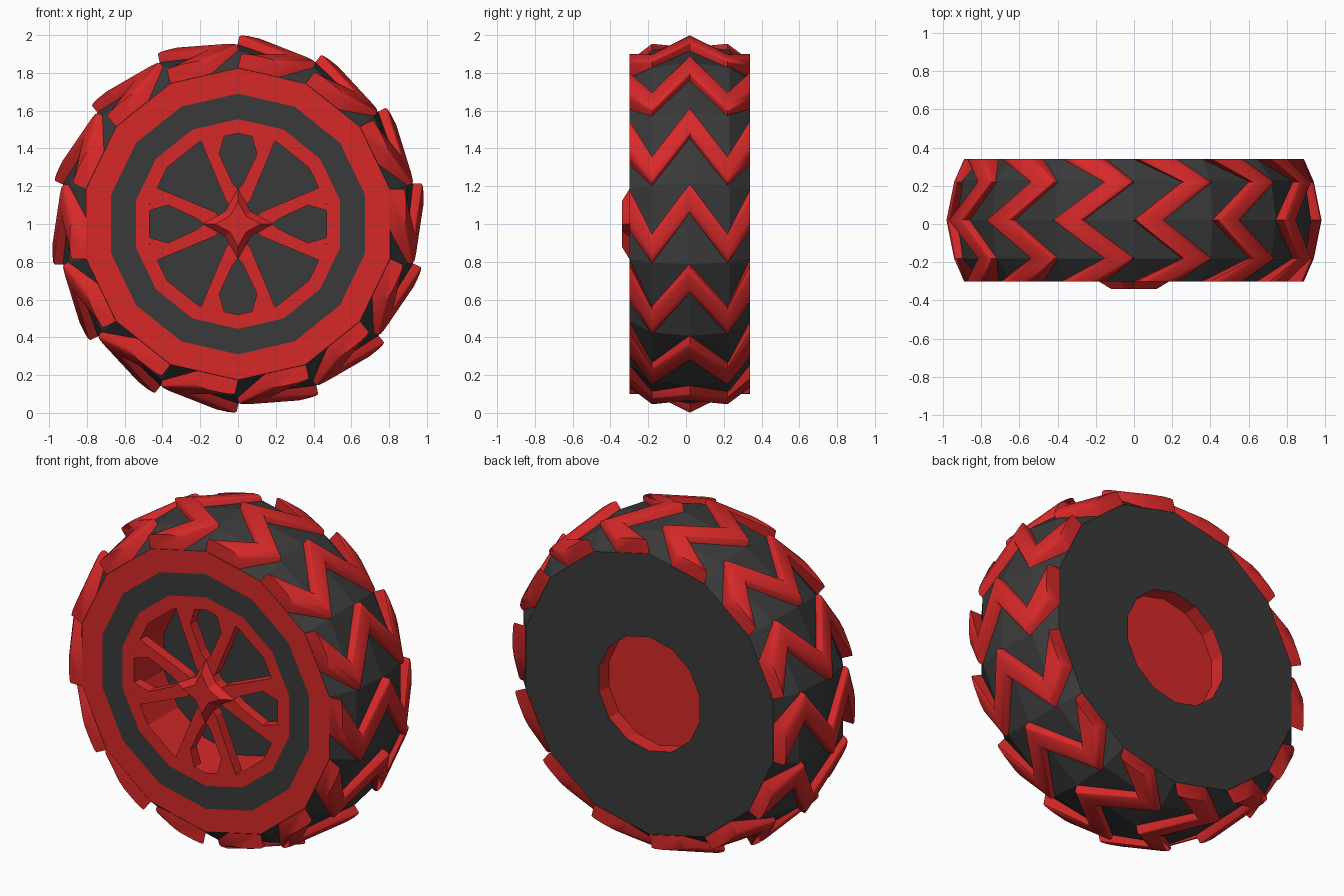
import bpy, bmesh, math
from math import sin, cos, pi

if "Cube" in bpy.data.objects:
    bpy.data.objects.remove(bpy.data.objects["Cube"])

N = 14                      # sides of the wheel
CZ = 1.0                    # axle height
FRONT, BACK, MID = -0.30, 0.34, 0.02


def material(name, rgb):
    m = bpy.data.materials.new(name)
    m.diffuse_color = (*rgb, 1)
    m.use_nodes = True
    m.node_tree.nodes["Principled BSDF"].inputs["Base Color"].default_value = m.diffuse_color
    return m


RED = material("red", (0.68, 0.022, 0.022))
DARK = material("charcoal", (0.042, 0.042, 0.042))


def finish(name, bm, mat):
    bmesh.ops.remove_doubles(bm, verts=bm.verts, dist=1e-5)
    me = bpy.data.meshes.new(name)
    bm.to_mesh(me)
    bm.free()
    me.materials.append(mat)
    ob = bpy.data.objects.new(name, me)
    bpy.context.collection.objects.link(ob)
    return ob


def lathe(name, profile, mat):
    """Spin (radius, y) points round the axle; a corner points straight up."""
    bm = bmesh.new()
    rings = [[bm.verts.new((r * sin(2 * pi * k / N), y, CZ + r * cos(2 * pi * k / N)))
              for k in range(N)] for r, y in profile]
    for a, b in zip(rings, rings[1:]):
        for k in range(N):
            j = (k + 1) % N
            bm.faces.new((a[k], a[j], b[j], b[k]))
    return finish(name, bm, mat)


def prism(bm, front, y0, back, y1):
    """Solid between two (x, z) outlines."""
    a = [bm.verts.new((x, y0, CZ + z)) for x, z in front]
    b = [bm.verts.new((x, y1, CZ + z)) for x, z in back]
    bm.faces.new(a)
    bm.faces.new(b[::-1])
    for i in range(len(a)):
        j = (i + 1) % len(a)
        bm.faces.new((a[j], a[i], b[i], b[j]))


# Tyre body and the flush rings on its front
lathe("tyre", [(0.825, FRONT), (0.92, -0.18), (0.95, MID), (0.92, 0.23),
               (0.825, BACK), (0.335, BACK)], DARK)
lathe("sidewall_ring", [(0.69, FRONT), (0.825, FRONT)], RED)
lathe("dark_ring", [(0.555, FRONT), (0.69, FRONT)], DARK)
lathe("rim", [(0.48, -0.02), (0.48, FRONT), (0.555, FRONT)], RED)
lathe("rim_floor", [(0.0001, -0.02), (0.48, -0.02)], DARK)
lathe("back_recess", [(0.335, BACK), (0.335, 0.25), (0.0001, 0.25)], RED)

# Eight spokes: one outline, mirrored and turned in quarter steps
outline = [(0, 0.05), (0.065, 0.125), (0.19, 0.425), (0.195, 0.445),
           (0.07, 0.475), (0.10, 0.37), (0.03, 0.22), (0, 0.18)]
bm = bmesh.new()
for q in range(4):
    c, s = cos(q * pi / 2), sin(q * pi / 2)
    for m in (1, -1):
        pts = [(m * x * c - z * s, m * x * s + z * c) for x, z in outline]
        prism(bm, pts, FRONT, pts, FRONT + 0.06)
bmesh.ops.recalc_face_normals(bm, faces=bm.faces)
finish("spokes", bm, RED)


# Hub: bevelled four-pointed star
def star(tip, dent):
    return [((tip, dent)[k % 2] * sin(k * pi / 4), (tip, dent)[k % 2] * cos(k * pi / 4))
            for k in range(8)]


bm = bmesh.new()
prism(bm, star(0.12, 0.06), -0.34, star(0.185, 0.095), FRONT)
prism(bm, star(0.185, 0.095), FRONT, star(0.185, 0.095), FRONT + 0.06)
bmesh.ops.recalc_face_normals(bm, faces=bm.faces)
finish("hub_star", bm, RED)

# Tread bars: a zigzag across each facet, (y, along facet, height, half length)
path = [(FRONT, -0.075, 0.848, 0.11), (-0.18, 0.13, 0.90, 0.078),
        (MID, -0.136, 0.94, 0.078),
        (0.22, 0.13, 0.90, 0.078), (BACK, -0.075, 0.848, 0.11)]
section = [(-1, -1), (-1, 0.75), (-0.85, 0.9), (-0.4, 1), (0.4, 1),
           (0.85, 0.8), (1, 0.5), (1, -1)]
bm = bmesh.new()
for k in range(N):
    t = 2 * pi * k / N
    rings = []
    for y, s0, h0, half in path:
        ring = []
        for u, v in section:
            s, h = s0 + u * half, h0 + v * 0.042
            ring.append(bm.verts.new((h * cos(t) + s * sin(t), y,
                                      CZ + h * sin(t) - s * cos(t))))
        rings.append(ring)
    for a, b in zip(rings, rings[1:]):
        for i in range(len(section)):
            j = (i + 1) % len(section)
            bm.faces.new((a[i], a[j], b[j], b[i]))
    bm.faces.new(rings[0][::-1])
    bm.faces.new(rings[-1])
bmesh.ops.recalc_face_normals(bm, faces=bm.faces)
tread = finish("tread_bars", bm, RED)
bpy.context.view_layer.objects.active = tread
tread.select_set(True)
bpy.ops.object.shade_smooth_by_angle(angle=math.radians(50))
